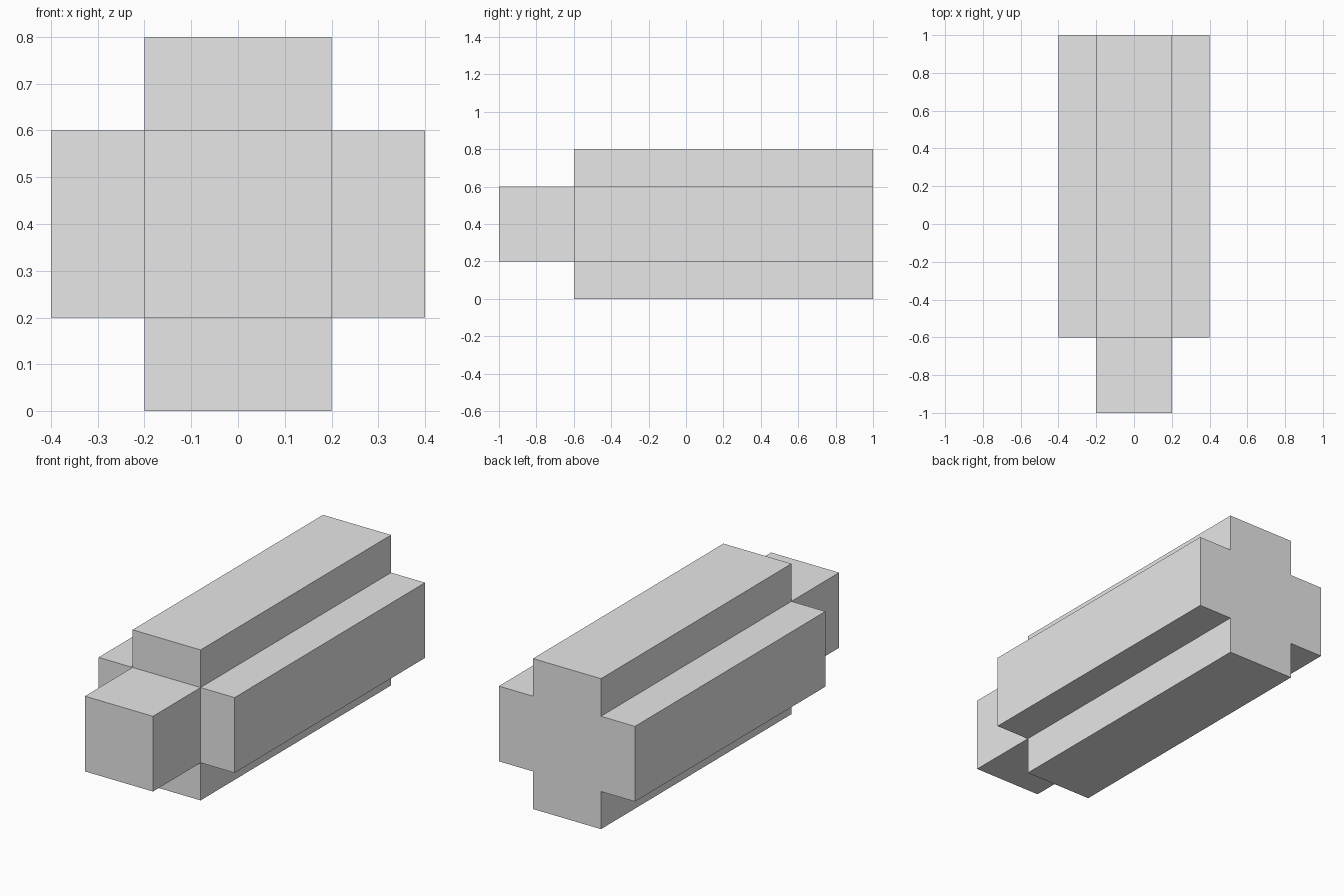
import bpy
import bmesh

cube = bpy.data.objects.get("Cube")
if cube:
    bpy.data.objects.remove(cube, do_unlink=True)

GREY = (0.8, 0.8, 0.8, 1.0)
grey = bpy.data.materials.new("light_grey")
grey.use_nodes = True
grey.diffuse_color = GREY
grey.node_tree.nodes["Principled BSDF"].inputs["Base Color"].default_value = GREY

inner, outer = 0.2, 0.4          # half widths of the core and of the arms
nose, front, back = -1.0, -0.6, 1.0

# Cross-shaped outline, one corner pattern turned through four quarters
outline = []
x, z = 1, 0
for quarter in range(4):
    for along, across in ((outer, -inner), (outer, inner), (inner, inner)):
        outline.append((along * x - across * z, along * z + across * x))
    x, z = -z, x

bm = bmesh.new()


def ring(points, y):
    return [bm.verts.new((px, y, pz + outer)) for px, pz in points]


def walls(a, b):
    for i in range(len(a)):
        j = (i + 1) % len(a)
        bm.faces.new((a[i], a[j], b[j], b[i]))


# Long cross-shaped body with a flat back
front_ring = ring(outline, front)
back_ring = ring(outline, back)
walls(front_ring, back_ring)
bm.faces.new(back_ring)

# Square nose growing from the inner corners of the cross
inner_ring = front_ring[2::3]
nose_ring = ring(outline[2::3], nose)
walls(nose_ring, inner_ring)
bm.faces.new(nose_ring)

# Front ends of the four arms
for i in range(4):
    bm.faces.new((front_ring[3 * i - 1], front_ring[3 * i],
                  front_ring[3 * i + 1], front_ring[3 * i + 2]))

bmesh.ops.recalc_face_normals(bm, faces=bm.faces)
mesh = bpy.data.meshes.new("cross_block")
bm.to_mesh(mesh)
bm.free()
mesh.materials.append(grey)
block = bpy.data.objects.new("cross_block", mesh)
bpy.context.collection.objects.link(block)
